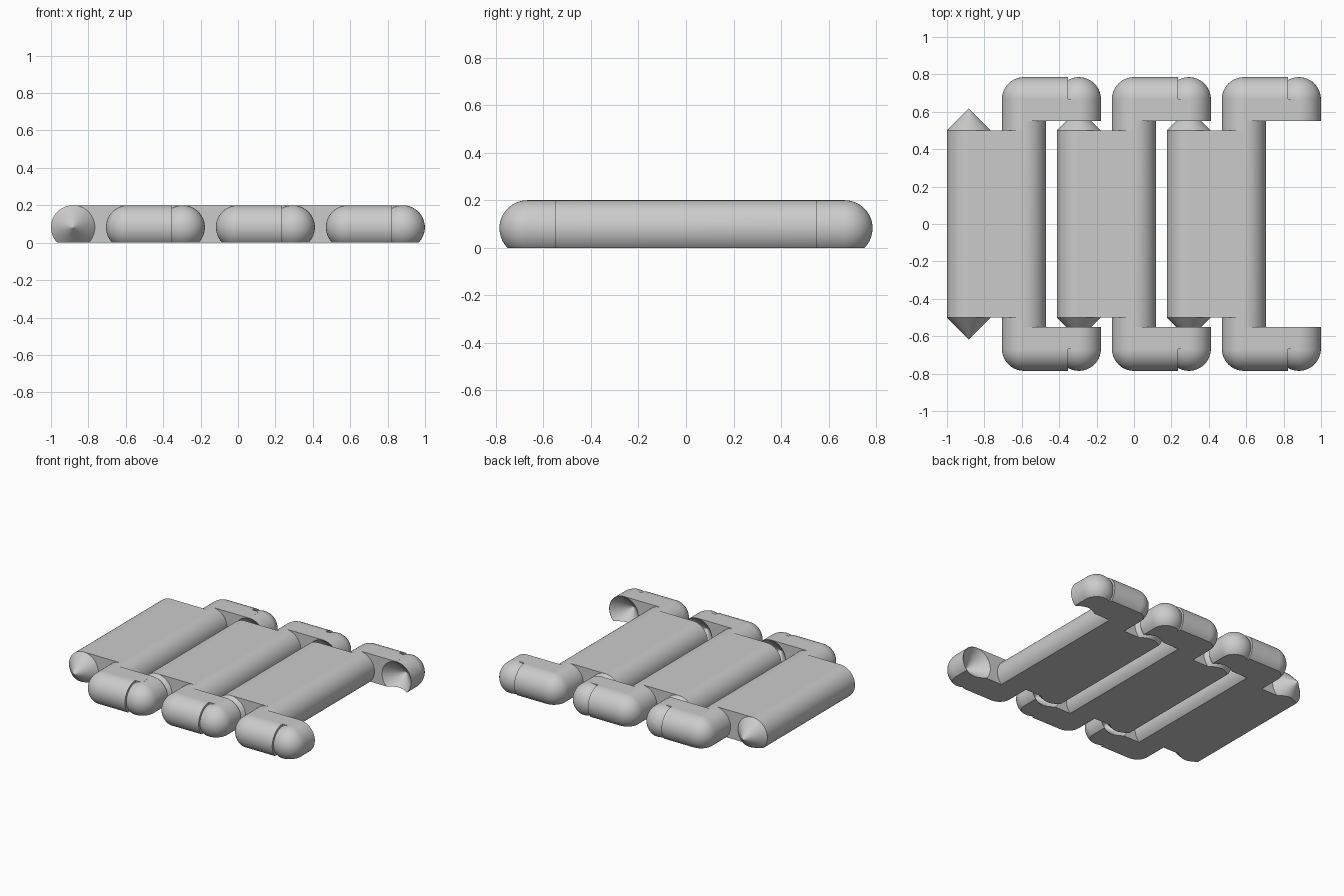
import bpy, bmesh, math
from mathutils import Vector, Matrix

if "Cube" in bpy.data.objects:
    bpy.data.objects.remove(bpy.data.objects["Cube"])

R = 0.1175            # radius of every rounded edge
AXIS = 0.2 - R        # height of the hinge axes
PITCH = 0.588         # distance between hinges
HALF = 0.5            # half length of a plate
INNER = 0.55          # inner face of an arm
OUTER = INNER + R     # centre line of an arm

grey = bpy.data.materials.new("light_grey")
grey.use_nodes = True
COLOUR = (0.6, 0.6, 0.6, 1)
grey.diffuse_color = COLOUR
grey.node_tree.nodes["Principled BSDF"].inputs["Base Color"].default_value = COLOUR


def make(name, bm, flat_base=True):
    """Turn a convex bmesh into an object, cut flat at the floor."""
    if flat_base:
        cut = bmesh.ops.bisect_plane(bm, geom=bm.verts[:] + bm.edges[:] + bm.faces[:],
                                     plane_co=(0, 0, 0), plane_no=(0, 0, -1), clear_outer=True)
        rim = [e for e in cut["geom_cut"] if isinstance(e, bmesh.types.BMEdge)]
        bmesh.ops.edgeloop_fill(bm, edges=rim)
    bmesh.ops.recalc_face_normals(bm, faces=bm.faces)
    mesh = bpy.data.meshes.new(name)
    bm.to_mesh(mesh)
    bm.free()
    mesh.materials.append(grey)
    obj = bpy.data.objects.new(name, mesh)
    bpy.context.collection.objects.link(obj)
    return obj


def box(name, low, high):
    bm = bmesh.new()
    bmesh.ops.create_cube(bm, size=1)
    low, high = Vector(low), Vector(high)
    for v in bm.verts:
        v.co = (low + high) / 2 + v.co * (high - low)
    return make(name, bm)


def lathe(name, profile, x, flat_base=True):
    """Spin (radius, y) points about a hinge axis running along y."""
    bm = bmesh.new()
    verts = [bm.verts.new((x, y, AXIS + r)) for r, y in profile]
    edges = [bm.edges.new(pair) for pair in zip(verts, verts[1:])]
    bmesh.ops.spin(bm, geom=verts + edges, cent=(x, 0, AXIS), axis=(0, 1, 0),
                   angle=math.tau, steps=64)
    bmesh.ops.remove_doubles(bm, verts=bm.verts, dist=5e-5)
    return make(name, bm, flat_base)


def dome(side):
    """Quarter circle from the rim at OUTER to the pole."""
    arc = [i * math.pi / 32 for i in range(16)]
    return [(R * math.cos(a), side * (OUTER + R * math.sin(a))) for a in arc] + [(0, side * (OUTER + R))]


def spike(side, radius, base, tip):
    """Cone from its rim to its tip, with a tiny ring that keeps the tip crisp."""
    ring = 0.03
    return [(radius, side * base), (radius * ring, side * (tip - ring * (tip - base))), (0, side * tip)]


def round_bar(name, x0, x1, y):
    bm = bmesh.new()
    place = Matrix.Translation(((x0 + x1) / 2, y, AXIS)) @ Matrix.Rotation(math.pi / 2, 4, 'Y')
    bmesh.ops.create_cone(bm, cap_ends=True, segments=64, radius1=R, radius2=R,
                          depth=x1 - x0, matrix=place)
    return make(name, bm)


def carve(obj, cutter):
    mod = obj.modifiers.new("socket", 'BOOLEAN')
    mod.operation, mod.object, mod.solver = 'DIFFERENCE', cutter, 'EXACT'
    bpy.context.view_layer.objects.active = obj
    bpy.ops.object.modifier_apply(modifier=mod.name)


def smooth(obj):
    bpy.ops.object.select_all(action='DESELECT')
    obj.select_set(True)
    bpy.context.view_layer.objects.active = obj
    bpy.ops.object.shade_smooth_by_angle(angle=math.radians(25))


for i in range(3):
    pivot = -1 + R + i * PITCH
    column = pivot + PITCH / 2
    hinge = pivot + PITCH

    # flat plate and its rounded edge with a pointed pivot at each end
    box(f"plate_{i + 1}", (pivot, -HALF, -0.1), (column, HALF, 0.2))
    smooth(lathe(f"pivot_edge_{i + 1}", spike(-1, R, HALF, HALF + R)[::-1]
                 + spike(1, R, HALF, HALF + R), pivot))

    # rounded column joining the two arms
    smooth(lathe(f"column_{i + 1}", dome(-1)[::-1] + dome(1), column))

    # arms with conical sockets
    for side, word in ((1, "back"), (-1, "front")):
        lip = INNER - 0.01
        socket = lathe("socket_cutter", [(0, side * lip)] + spike(side, R + 0.008, lip, OUTER),
                       hinge, flat_base=False)
        y0, y1 = sorted((side * INNER, side * OUTER))
        arm = [lathe(f"{word}_hinge_{i + 1}", [(0, side * INNER)] + [(R, side * INNER)] + dome(side), hinge),
               round_bar(f"{word}_arm_{i + 1}", column, hinge - R / 2, side * OUTER),
               box(f"{word}_rail_{i + 1}", (column, y0, -0.1), (hinge - 0.003, y1, 0.2))]
        for part in arm:
            carve(part, socket)
            smooth(part)
        bpy.data.objects.remove(socket)
